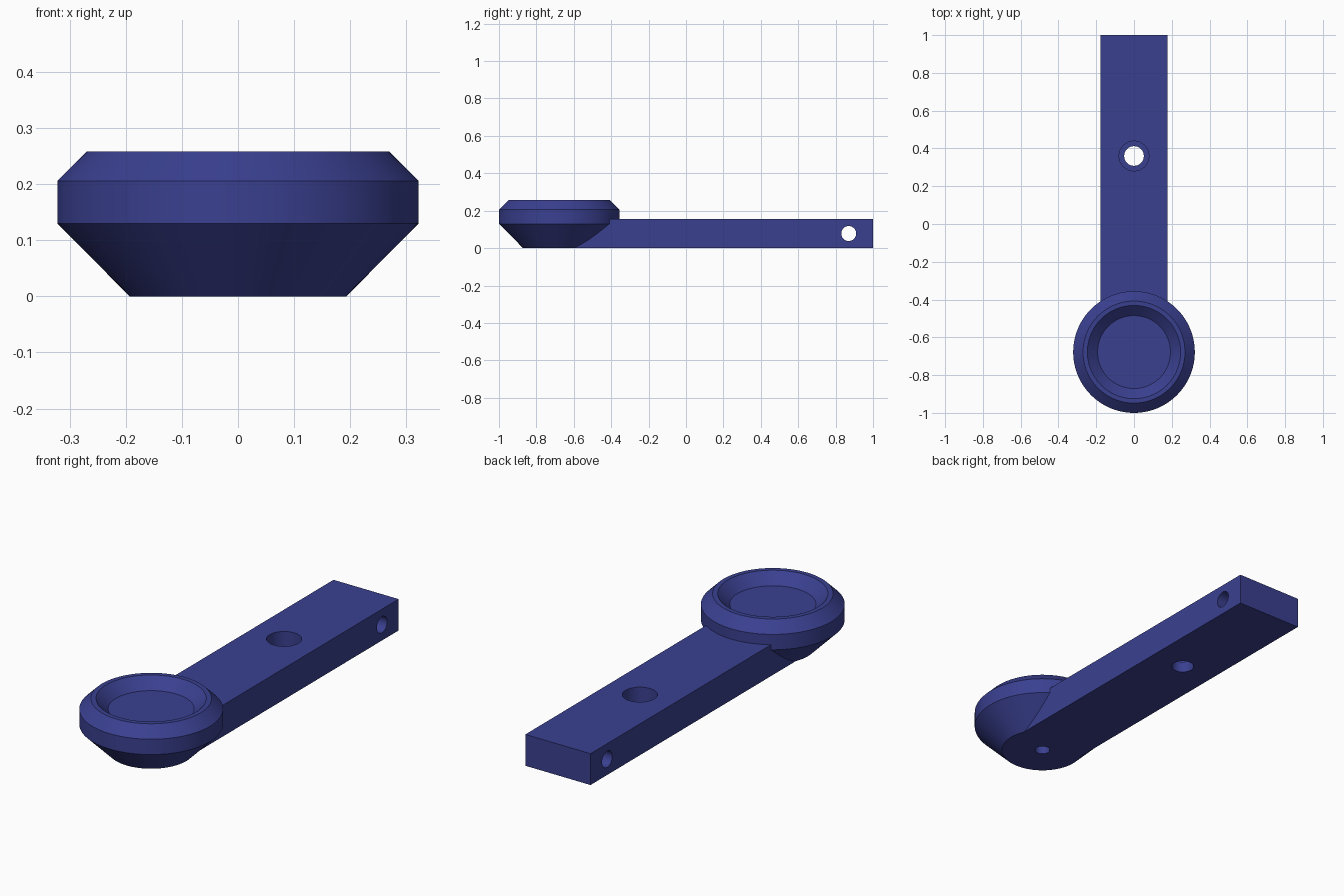
import bpy, bmesh, math

if "Cube" in bpy.data.objects:
    bpy.data.objects.remove(bpy.data.objects["Cube"])

blue = bpy.data.materials.new("dark_blue")
blue.diffuse_color = (0.042, 0.051, 0.28, 1)
blue.use_nodes = True
blue.node_tree.nodes["Principled BSDF"].inputs["Base Color"].default_value = blue.diffuse_color
CUP_Y = -0.678


def make(name, bm):
    bmesh.ops.recalc_face_normals(bm, faces=bm.faces)
    me = bpy.data.meshes.new(name)
    bm.to_mesh(me)
    bm.free()
    me.materials.append(blue)
    ob = bpy.data.objects.new(name, me)
    bpy.context.collection.objects.link(ob)
    return ob


def lathe(name, profile, loc, seg=96, tilt=0):
    """Solid of revolution from (radius, height) points, capped at both ends."""
    bm = bmesh.new()
    rings = [[bm.verts.new((r * math.cos(2 * math.pi * i / seg),
                            r * math.sin(2 * math.pi * i / seg), z))
              for i in range(seg)] for r, z in profile]
    for a, b in zip(rings, rings[1:]):
        for i in range(seg):
            j = (i + 1) % seg
            bm.faces.new((a[i], a[j], b[j], b[i]))
    bm.faces.new(rings[0])
    bm.faces.new(rings[-1])
    ob = make(name, bm)
    ob.location = loc
    ob.rotation_euler.y = tilt
    return ob


def boolean(target, tool, operation):
    mod = target.modifiers.new(tool.name, 'BOOLEAN')
    mod.operation, mod.object, mod.solver = operation, tool, 'EXACT'
    bpy.context.view_layer.objects.active = target
    bpy.ops.object.modifier_apply(modifier=mod.name)
    bpy.data.objects.remove(tool)


# Round dished head with bevelled rim and tapered underside
head = lathe("dished_head_and_arm",
             [(0.193, 0), (0.322, 0.13), (0.322, 0.206), (0.27, 0.258),
              (0.247, 0.258), (0.193, 0.206)], (0, CUP_Y, 0))

# Straight arm running back from the head
bm = bmesh.new()
bmesh.ops.create_cube(bm, size=1)
for v in bm.verts:
    v.co = (v.co.x * 0.356, CUP_Y if v.co.y < 0 else 1.0,
            0.155 if v.co.z > 0 else 0)
boolean(head, make("arm", bm), 'UNION')

# Counterbored pivot hole, cross pin hole, blind hole under the head
cuts = [
    lathe("pivot_hole", [(0.052, -0.1), (0.052, 0.055), (0.079, 0.055), (0.079, 0.3)],
          (0, 0.36, 0), 64),
    lathe("pin_hole", [(0.04, -0.4), (0.04, 0.4)], (0, 0.87, 0.078), 48, math.pi / 2),
    lathe("blind_hole", [(0.035, -0.1), (0.035, 0.12)], (0, CUP_Y, 0), 48),
]
for c in cuts:
    boolean(head, c, 'DIFFERENCE')

# Smooth round walls, crisp edges
bpy.ops.object.select_all(action='DESELECT')
head.select_set(True)
bpy.context.view_layer.objects.active = head
bpy.ops.object.shade_smooth_by_angle(angle=math.radians(25))
